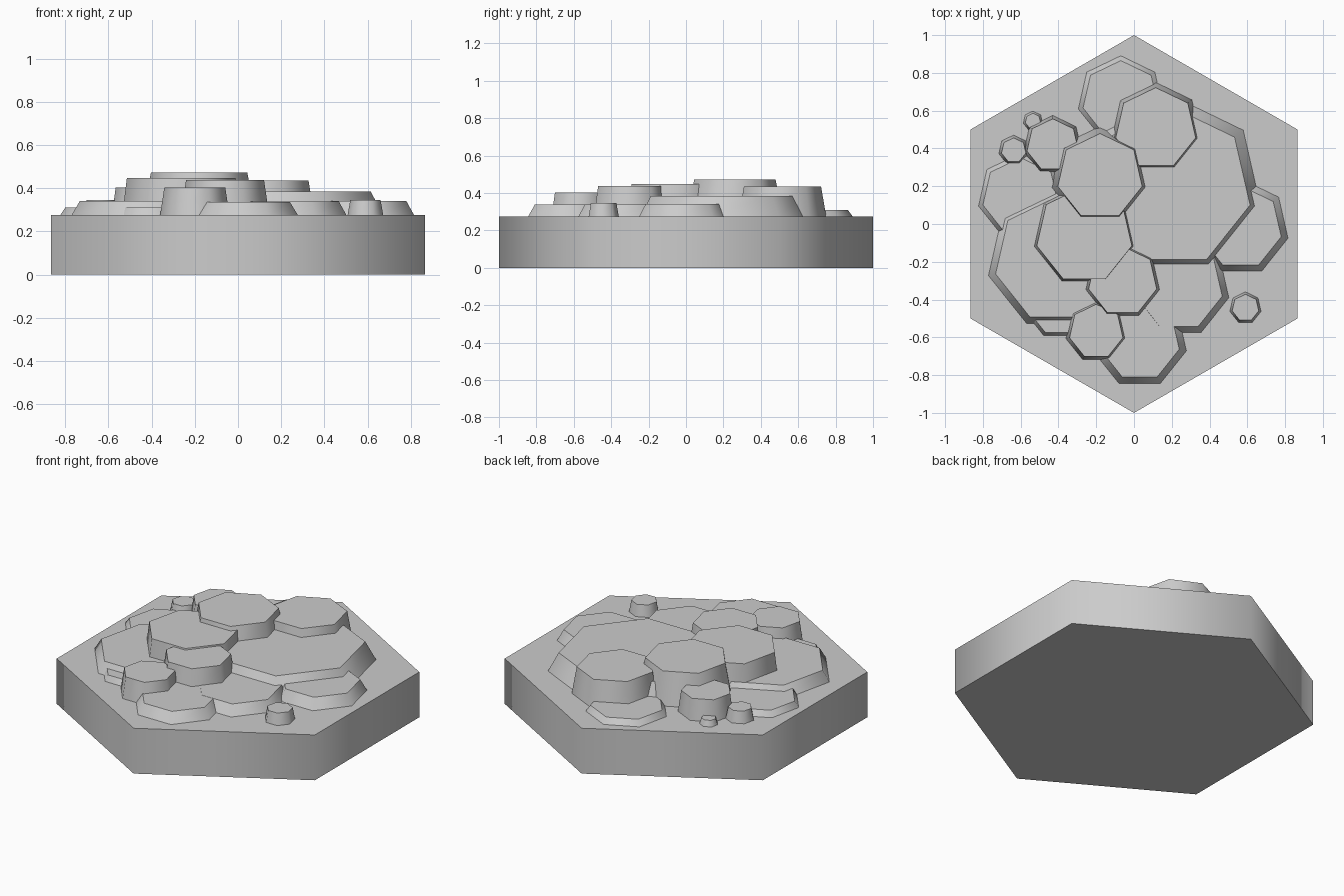
import bpy, bmesh
from math import sin, cos, tau

if "Cube" in bpy.data.objects:
    bpy.data.objects.remove(bpy.data.objects["Cube"])

BASE_TOP = 0.275


def frustum(name, sides, cx, cy, r_low, r_top, z_low, z_top):
    """Tapered prism with one corner towards +y, smooth walls and crisp rims."""
    bm = bmesh.new()
    rings = []
    for r, z in ((r_low, z_low), (r_top, z_top)):
        rings.append([bm.verts.new((cx - r * sin(tau * i / sides),
                                    cy + r * cos(tau * i / sides), z))
                      for i in range(sides)])
    low, top = rings
    for i in range(sides):
        j = (i + 1) % sides
        bm.faces.new((low[i], low[j], top[j], top[i])).smooth = True
    caps = [bm.faces.new(low[::-1]), bm.faces.new(top)]
    for cap in caps:
        for edge in cap.edges:
            edge.smooth = False
    mesh = bpy.data.meshes.new(name)
    bm.to_mesh(mesh)
    bm.free()
    obj = bpy.data.objects.new(name, mesh)
    bpy.context.collection.objects.link(obj)
    return obj


# Hexagonal ground tile
frustum("hex_base", 6, 0, 0, 1, 1, 0, BASE_TOP)

# Seven-sided rocks: centre x, centre y, foot radius, top radius, top height
terraces = [
    (0.20, 0.195, 0.485, 0.425, 0.385),
    (-0.406, -0.19, 0.375, 0.335, 0.340),
    (0.565, -0.018, 0.258, 0.220, 0.340),
    (0.238, -0.33, 0.272, 0.235, 0.338),
    (0.03, -0.615, 0.255, 0.215, 0.337),
    (-0.40, -0.43, 0.180, 0.160, 0.310),
    (-0.60, 0.146, 0.230, 0.205, 0.310),
    (-0.07, 0.66, 0.232, 0.205, 0.310),
]
boulders = [
    (-0.18, 0.25, 0.267, 0.229, 0.472),
    (-0.263, -0.058, 0.280, 0.258, 0.447),
    (0.115, 0.505, 0.245, 0.217, 0.435),
    (-0.06, -0.303, 0.210, 0.185, 0.438),
    (-0.20, -0.57, 0.165, 0.145, 0.402),
    (-0.43, 0.417, 0.158, 0.140, 0.402),
]
pebbles = [
    (0.59, -0.444, 0.085, 0.072, 0.345),
    (-0.637, 0.39, 0.081, 0.066, 0.345),
    (-0.535, 0.545, 0.053, 0.041, 0.310),
]
for kind, rocks in (("terrace", terraces), ("boulder", boulders), ("pebble", pebbles)):
    for n, (x, y, r_low, r_top, z) in enumerate(rocks, 1):
        frustum(f"{kind}_{n}", 7, x, y, r_low, r_top, BASE_TOP - 0.002, z)
